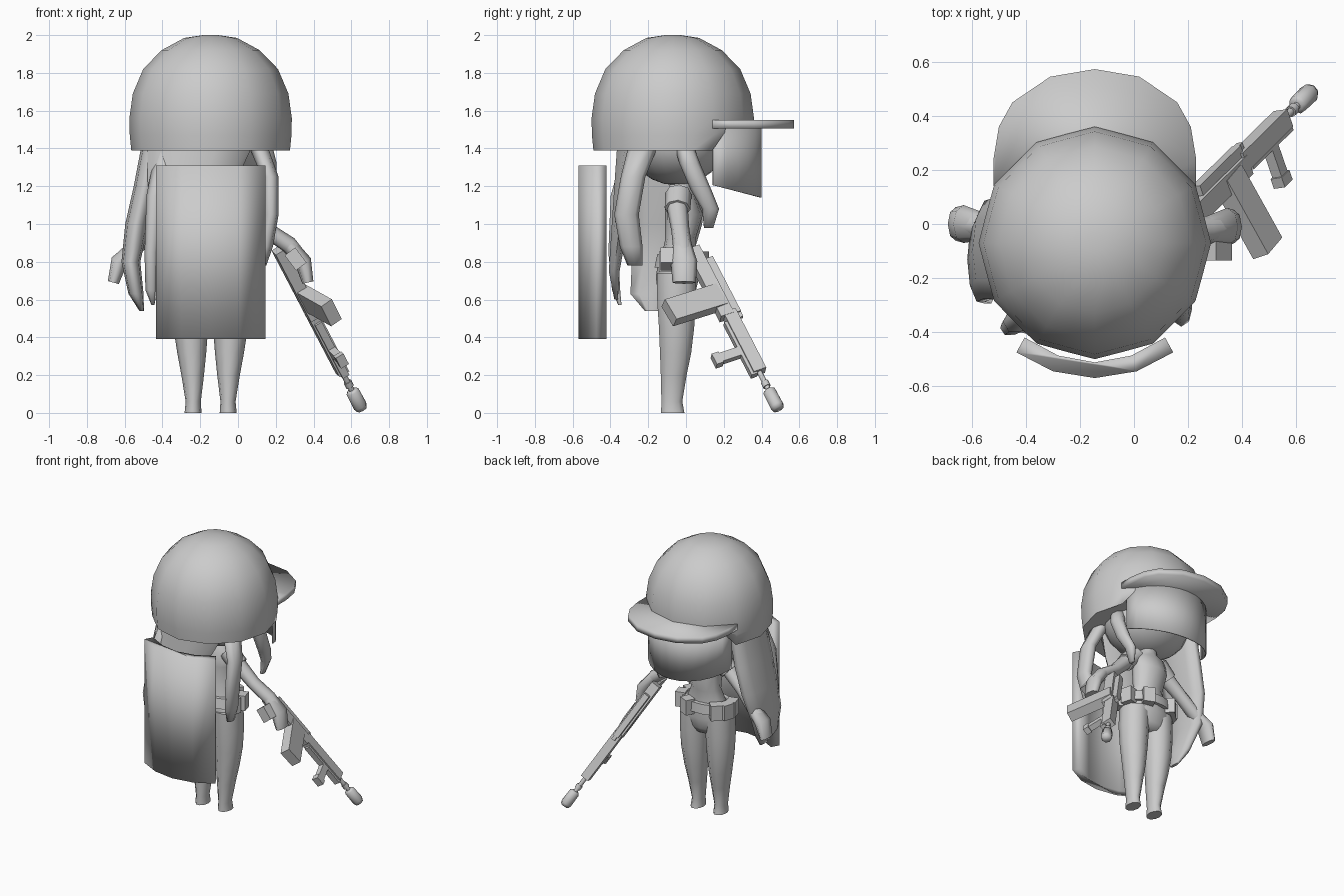
import bpy, bmesh, math
from mathutils import Vector

old = bpy.data.objects.get("Cube")
if old:
    bpy.data.objects.remove(old, do_unlink=True)

grey = bpy.data.materials.new("plain grey")
grey.use_nodes = True
grey.diffuse_color = (0.6, 0.6, 0.6, 1)
grey.node_tree.nodes["Principled BSDF"].inputs["Base Color"].default_value = (0.6, 0.6, 0.6, 1)

CX = -0.145  # centre line of the figure


def finish(name, bm, angle=75):
    bmesh.ops.recalc_face_normals(bm, faces=bm.faces)
    mesh = bpy.data.meshes.new(name)
    bm.to_mesh(mesh)
    bm.free()
    obj = bpy.data.objects.new(name, mesh)
    bpy.context.collection.objects.link(obj)
    mesh.materials.append(grey)
    bpy.ops.object.select_all(action='DESELECT')
    obj.select_set(True)
    bpy.context.view_layer.objects.active = obj
    bpy.ops.object.shade_smooth_by_angle(angle=math.radians(angle))
    return obj


def skin(bm, rings):
    """Bridge closed rings of equal length and cap both ends."""
    n = len(rings[0])
    for a, b in zip(rings, rings[1:]):
        for i in range(n):
            j = (i + 1) % n
            bm.faces.new((a[i], a[j], b[j], b[i]))
    bm.faces.new(rings[0])
    bm.faces.new(rings[-1])


def loft(name, points, n=8, side=(1, 0, 0), phase=0.0, flat=False):
    """Tube along points (x, y, z, half width, half depth)."""
    bm = bmesh.new()
    path = [Vector(p[:3]) for p in points]
    rings = []
    for i, p in enumerate(points):
        t = (path[min(i + 1, len(path) - 1)] - path[max(i - 1, 0)]).normalized()
        if flat:
            t = Vector((0, 0, -1))
        u = Vector(side)
        u = (u - t * u.dot(t)).normalized()
        v = t.cross(u)
        rings.append([bm.verts.new(path[i] + u * p[3] * math.cos(a) + v * p[4] * math.sin(a))
                      for a in (phase + math.tau * k / n for k in range(n))])
    skin(bm, rings)
    return finish(name, bm)


def beam(name, a, b, w, h, side=(1, 0, 0)):
    """Square bar between two points, w along side."""
    k = math.sqrt(2)
    return loft(name, [(*a, w * k, h * k), (*b, w * k, h * k)], 4, side, math.pi / 4)


def plate(name, outline, z0, z1):
    bm = bmesh.new()
    skin(bm, [[bm.verts.new((x, y, z)) for x, y in outline] for z in (z0, z1)])
    return finish(name, bm, 100)


def mirror_half(half):
    """Outline from right half (offset from centre line, y), starting on it."""
    return [(CX + x, y) for x, y in half] + [(CX - x, y) for x, y in reversed(half[1:])]


# Helmet: faceted dome, rim raised above the visor
bm = bmesh.new()
rings = []
for z, r in [(1.39, .42), (1.47, .428), (1.56, .43), (1.69, .412), (1.82, .357),
             (1.92, .26), (1.985, .14), (2.0, .04)]:
    ring = []
    for k in range(24):
        a = math.tau * k / 24
        rr = r * (1 if k % 2 == 0 else .968)
        y = -.07 + rr * math.sin(a)
        low = 1.51 if y > .17 else 1.39
        ring.append(bm.verts.new((CX + rr * math.cos(a), y, max(z, low))))
    rings.append(ring)
skin(bm, rings)
bmesh.ops.remove_doubles(bm, verts=bm.verts, dist=.0001)
finish("helmet", bm)

# Helmet brim
plate("helmet_brim", mirror_half([(0, .573), (.165, .545), (.305, .45), (.355, .36),
                                  (.375, .24), (.375, .14), (.2, .12)]), 1.505, 1.55)

# Face visor: curved sheet
bm = bmesh.new()
cols = []
for k in range(13):
    a = (k / 6 - 1) * 1.3
    x, y = CX + .345 * math.sin(a), .05 + .35 * math.cos(a)
    cols.append([bm.verts.new((x, y, z)) for z in (1.52, 1.23 - .09 * math.cos(a))])
for a, b in zip(cols, cols[1:]):
    bm.faces.new((a[0], a[1], b[1], b[0]))
visor = finish("visor", bm)
visor.modifiers.new("thickness", 'SOLIDIFY').thickness = .008

# Head
bm = bmesh.new()
bmesh.ops.create_uvsphere(bm, u_segments=20, v_segments=12, radius=1)
for v in bm.verts:
    v.co = (CX + v.co.x * .31, -.05 + v.co.y * .26, 1.44 + v.co.z * .235)
finish("head", bm)

# Hair
loft("side_hair_right", [(-.45, -.08, 1.42, .06, .19), (-.49, -.09, 1.2, .062, .2), (-.535, -.095, 1.0, .062, .19),
                         (-.567, -.13, .8, .05, .165), (-.54, -.18, .63, .04, .12), (-.51, -.18, .54, .012, .04)], 10, flat=True)
loft("rear_strand", [(-.37, -.27, 1.42, .06, .06), (-.44, -.36, 1.15, .045, .045), (-.46, -.385, .85, .035, .03),
                     (-.46, -.37, .65, .03, .025), (-.45, -.35, .57, .008, .01)], 6, flat=True)
loft("back_hair", [(-.2, -.25, 1.42, .28, .12), (-.24, -.3, 1.25, .24, .08), (-.3, -.35, 1.0, .16, .045),
                   (-.36, -.38, .75, .09, .03), (-.42, -.37, .6, .02, .01)], 10, flat=True)
loft("side_hair_left", [(.1, -.22, 1.43, .05, .08), (.17, -.28, 1.25, .045, .065), (.175, -.315, 1.05, .04, .065),
                        (.15, -.29, .88, .035, .06), (.13, -.27, .78, .02, .04)], 8, flat=True)
loft("front_lock", [(.13, -.02, 1.44, .045, .05), (.16, .02, 1.32, .045, .055), (.16, .08, 1.18, .038, .055),
                    (.14, .13, 1.08, .03, .045), (.12, .12, .98, .014, .025)], 8, flat=True)

# Torso, collar, hips
loft("torso", [(CX, -.02, 1.27, .05, .05), (CX, -.03, 1.19, .07, .06), (CX, -.03, 1.15, .14, .08),
               (CX, -.01, 1.05, .13, .1), (CX, -.03, .92, .11, .08), (CX, -.04, .78, .17, .1)], 12, flat=True)
loft("hips", [(CX, -.04, .84, .16, .1), (CX, -.045, .72, .2, .115), (CX, -.05, .64, .19, .1),
              (CX, -.05, .6, .12, .08)], 12, flat=True)

# Legs
for name, s in (("leg_left", 1), ("leg_right", -1)):
    loft(name, [(CX + s * .1, -.05, .74, .1, .11), (CX + s * .105, -.05, .6, .1, .108),
                (CX + s * .105, -.05, .45, .092, .098), (CX + s * .1, -.055, .32, .077, .087),
                (CX + s * .095, -.065, .2, .06, .072), (CX + s * .092, -.075, .06, .04, .058),
                (CX + s * .093, -.07, 0, .045, .065)], 10, flat=True)

# Belt with pouches
loft("belt", [(CX, -.035, .84, .185, .12), (CX, -.04, .77, .2, .13)], 14, flat=True)
for i, a in enumerate((-25, 15, 65, 135, 163, 195)):
    a = math.radians(a)
    d = Vector((math.cos(a), math.sin(a), 0))
    c = Vector((CX + .19 * d.x, -.04 + .125 * d.y, .855))
    beam(f"belt_pouch_{i + 1}", c, c - Vector((0, 0, .11)), .035, .04, d)

# Arms: sleeve, forearm, hand
for name, pts in (
    ("left", [(-.05, -.04, 1.16), (.04, -.045, 1.08), (.15, -.03, .97), (.27, -.02, .89), (.345, -.01, .8), (.37, -.01, .69)]),
    ("right", [(-.24, -.04, 1.16), (-.33, -.045, 1.08), (-.44, -.03, .98), (-.55, -.01, .87), (-.63, 0, .8), (-.66, 0, .69)])):
    loft("sleeve_" + name, [(*pts[0], .065, .07), (*pts[1], .062, .068)], 8)
    loft("arm_" + name, [(*pts[0], .05, .05), (*pts[1], .05, .055), (*pts[2], .042, .048), (*pts[3], .045, .05), (*pts[4], .04, .045)], 8)
    loft("hand_" + name, [(*pts[3], .04, .05), (*pts[4], .045, .07), (*pts[5], .03, .062)], 8)

# Rifle, laid out along its axis
top, tip = Vector((.21, .05, .87)), Vector((.655, .49, .02))
axis = (tip - top).normalized()
length = (tip - top).length
down = Vector((.1, -.28, -.1))
down = (down - axis * down.dot(axis)).normalized()


def at(t, drop=0.0):
    return top + axis * length * t + down * drop


def rifle_bar(name, t0, t1, w, h, drop=0.0):
    return beam(name, at(t0, drop), at(t1, drop), w, h, down)


def rifle_tube(name, t0, t1, r):
    return loft(name, [(*at(t0), r, r), (*at(t1), r, r)], 8, down)


rifle_bar("rifle_receiver", 0.0, .42, .038, .032, .02)
rifle_bar("rifle_scope", .08, .42, .02, .02, -.04)
rifle_bar("rifle_handguard", .4, .77, .036, .03)
rifle_bar("rifle_lower_guard", .45, .78, .018, .02, .035)
rifle_tube("rifle_barrel", .72, .92, .015)
rifle_tube("rifle_front_collar", .83, .86, .022)
loft("rifle_muzzle", [(*at(.88), .024, .024), (*at(.89), .036, .036), (*at(.98), .038, .038), (*at(1.0), .03, .03)], 8, down)
beam("rifle_magazine", at(.3), (.495, -.09, .53), .066, .035, axis)
beam("rifle_foregrip", at(.63, .02), at(.63, .19), .026, .02, axis)
beam("foregrip_foot", at(.63, .16), at(.63, .2), .034, .024, axis)
beam("rifle_sight", at(.42, -.03), at(.42, -.06), .03, .012, axis)
beam("wrist_pack", (.275, -.1, .855), (.335, -.1, .775), .035, .035, (0, 1, 0))
beam("wrist_pack_strap", (.305, -.09, .815), (.31, -.01, .83), .02, .025)

# Curved shield on the back
outer = [(0, -.57), (.155, -.545), (.29, -.475)]
inner = [(0, -.512), (.135, -.487), (.26, -.42)]
right_edge = [(CX + x, y) for x, y in outer] + [(CX + x, y) for x, y in reversed(inner)]
left_edge = [(CX - x, y) for x, y in inner[1:]] + [(CX - x, y) for x, y in reversed(outer[1:])]
plate("back_shield", right_edge + left_edge, .39, 1.31)
